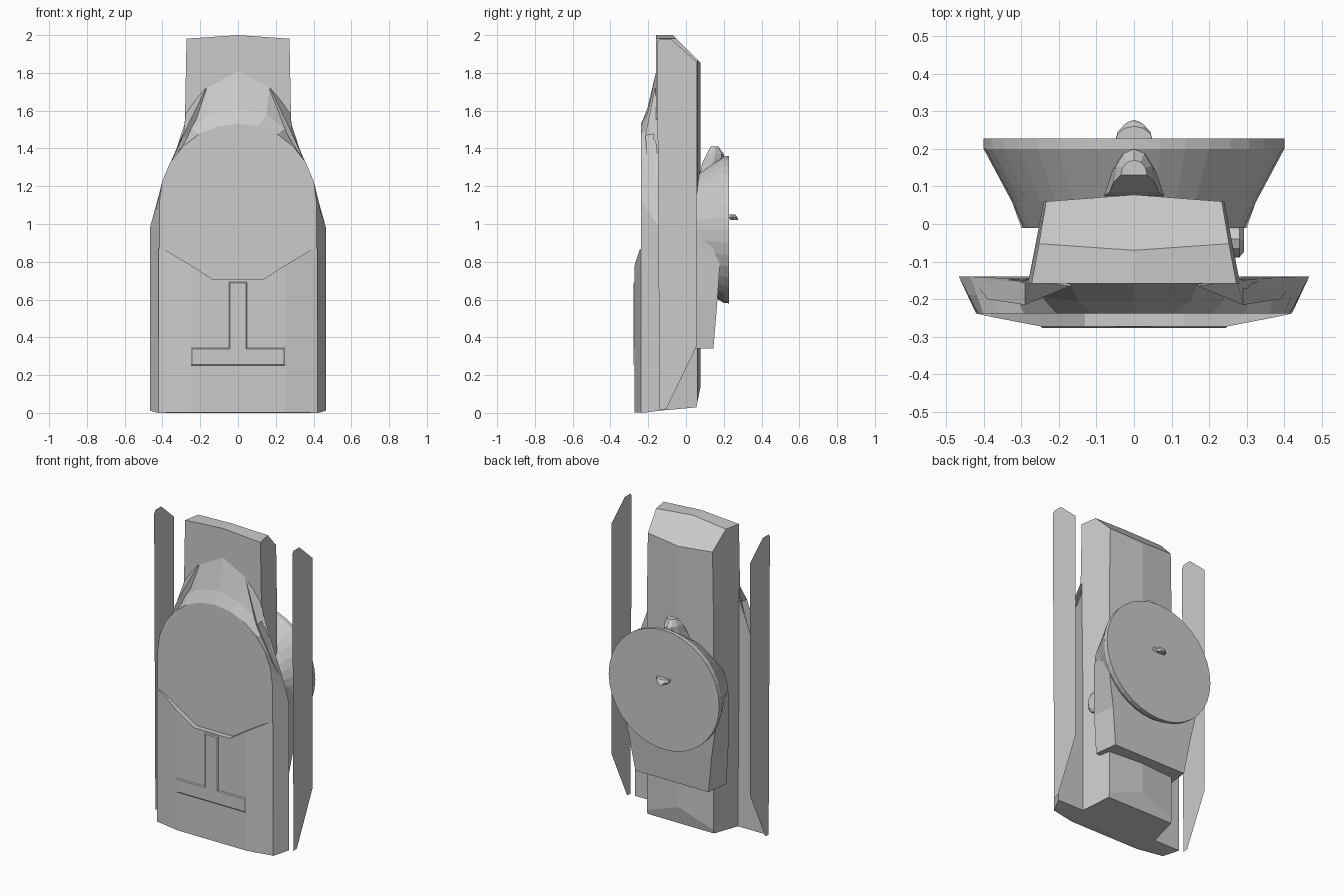
import bpy, bmesh, math
from mathutils import Vector

if "Cube" in bpy.data.objects:
    bpy.data.objects.remove(bpy.data.objects["Cube"])


def finish(name, bm):
    bmesh.ops.remove_doubles(bm, verts=bm.verts, dist=1e-5)
    bmesh.ops.recalc_face_normals(bm, faces=bm.faces)
    me = bpy.data.meshes.new(name)
    bm.to_mesh(me)
    bm.free()
    ob = bpy.data.objects.new(name, me)
    bpy.context.collection.objects.link(ob)
    return ob


def loft(rings, caps=True):
    """Skin a list of equal-length closed rings."""
    bm = bmesh.new()
    vs = [[bm.verts.new(p) for p in r] for r in rings]
    n = len(rings[0])
    for a, b in zip(vs, vs[1:]):
        for i in range(n):
            j = (i + 1) % n
            bm.faces.new((a[i], a[j], b[j], b[i]))
    if caps:
        bm.faces.new(vs[0])
        bm.faces.new(vs[-1])
    return bm


def cut(bm, co, no):
    """Slice off everything on the normal side and close the hole."""
    bmesh.ops.bisect_plane(bm, geom=bm.verts[:] + bm.edges[:] + bm.faces[:],
                           plane_co=co, plane_no=Vector(no).normalized(), clear_outer=True)
    bmesh.ops.holes_fill(bm, edges=[e for e in bm.edges if e.is_boundary])


def mirror(half):
    """Right-hand points -> closed symmetric ring (points on x=0 are kept once)."""
    return half + [(-p[0],) + tuple(p[1:]) for p in reversed(half) if p[0] > 1e-6]


def circle(y, rx, rz, zc, n=36):
    return [(rx * math.cos(2 * math.pi * i / n), y, zc + rz * math.sin(2 * math.pi * i / n))
            for i in range(n)]


# tall rear body, chamfered at the top back and along the bottom
section = [(.282, -.158), (.24, .06), (0, .078), (-.24, .06), (-.282, -.158)]
bm = loft([[(x, y, 0) for x, y in section],
           [(x * s, y, z) for s, z in [(1, 1.5)] for x, y in section],
           [(x * .965, y, 2) for x, y in section]])
cut(bm, (0, -.07, 2), (0, 1, 1))
for s in (1, -1):
    cut(bm, (0, 0, 2), (s * .07, 0, 1))
cut(bm, (0, -.27, 0), (0, .09, -1))
cut(bm, (0, .055, .03), (0, 1, -.2))
finish("rear_body", bm)

# wide front shell with arched front face
back_arch = [(.466, -.14, .98), (.435, -.14, 1.09), (.385, -.142, 1.23), (.335, -.145, 1.37),
             (.283, -.15, 1.53), (.17, -.155, 1.73), (0, -.155, 1.82)]
front_arch = [(.415 * math.cos(math.radians(15 * i)), -.238,
               1.12 + .41 * math.sin(math.radians(15 * i))) for i in range(6)] + [(0, -.238, 1.53)]
mid_arch = [tuple((Vector(a) * .5 + Vector(b) * .5)) for a, b in zip(front_arch, back_arch)]
mid_arch[5] = (.15, -.205, 1.58)
mid_arch[6] = (0, -.205, 1.61)
front = mirror([(.42, -.238, 0)] + front_arch)
mid = mirror([(.443, -.189, .005)] + mid_arch)
back = mirror([(.466, -.14, .012)] + back_arch)
finish("front_shell", loft([front, mid, back]))

# curved ridges where the shell meets the neck
for s in (1, -1):
    pts = [(.39, -.2, 1.25), (.29, -.215, 1.47), (.17, -.165, 1.72)]
    low = [(.43, -.145, 1.1), (.29, -.145, 1.48), (.275, -.15, 1.6)]
    inn = [(.37, -.2, 1.25), (.26, -.19, 1.45), (.16, -.15, 1.7)]
    finish("neck_ridge", loft([[(s * p[0], p[1], p[2]) for p in t] for t in zip(pts, low, inn)]))

# raised lower flap with valley-shaped top edge
cols = [(.13, -.272, .705), (.25, -.272, .782), (.38, -.247, .86), (.42, -.238, .87)]
cols = [(-x, y, z) for x, y, z in reversed(cols)] + cols
finish("lower_flap", loft([[(x, y, .002), (x, y, z), (x, -.225, z), (x, -.225, .002)]
                           for x, y, z in cols]))

# raised inverted T trim on the flap
tee = mirror([(.25, .25), (.25, .345), (.05, .345), (.05, .695)])
inner = mirror([(.243, .257), (.243, .338), (.043, .338), (.043, .688)])
finish("flap_trim", loft([[(x, -.265, z) for x, z in tee],
                          [(x, -.271, z) for x, z in tee],
                          [(x, -.277, z) for x, z in inner]]))

# free-standing thin side plates
plate = [(-.153, 1.96), (-.14, 1.98), (-.08, 1.98), (.055, 1.86),
         (.055, .35), (-.105, .02), (-.14, .015)]
for s, side in ((1, "right"), (-1, "left")):
    bm = bmesh.new()
    bm.faces.new([bm.verts.new((s * .5, y, z)) for y, z in plate])
    finish(side + "_side_plate", bm)

# rear housing: flared drum with round cover
finish("rear_drum", loft([circle(-.01, .295, .23, .97), circle(.06, .325, .3, .97),
                          circle(.2, .4, .388, .97), circle(.228, .4, .39, .97)]))

# rear housing: lower block
finish("rear_block", loft([
    mirror([(.285, -.01, .34), (.265, .145, .34)]),
    mirror([(.3, -.01, .6), (.3, .165, .58)]),
    mirror([(.3, -.01, .95), (.37, .19, .95)])]))

# top lug on the housing, round nosed
def lug(z, rx, y0, y1):
    return [(rx * math.cos(a), y0 + (y1 - y0) * math.sin(a), z)
            for a in [math.pi * i / 6 for i in range(7)]]


finish("top_lug", loft([lug(1.2, .1, .06, .19), lug(1.32, .065, .085, .2),
                        lug(1.37, .055, .11, .2), lug(1.41, .035, .13, .17)]))

# small hook in the middle of the cover
finish("cover_hook", loft([lug(1.05, .05, .22, .26), lug(1.035, .05, .22, .272),
                           lug(1.02, .03, .24, .277)]))

# round side button
def button(x, r):
    return [(x, -.04 + r * .7 * math.cos(math.pi * i / 6), .71 + r * math.sin(math.pi * i / 6))
            for i in range(12)]


finish("side_button", loft([button(.24, .07), button(.28, .07), button(.292, .05)]))
